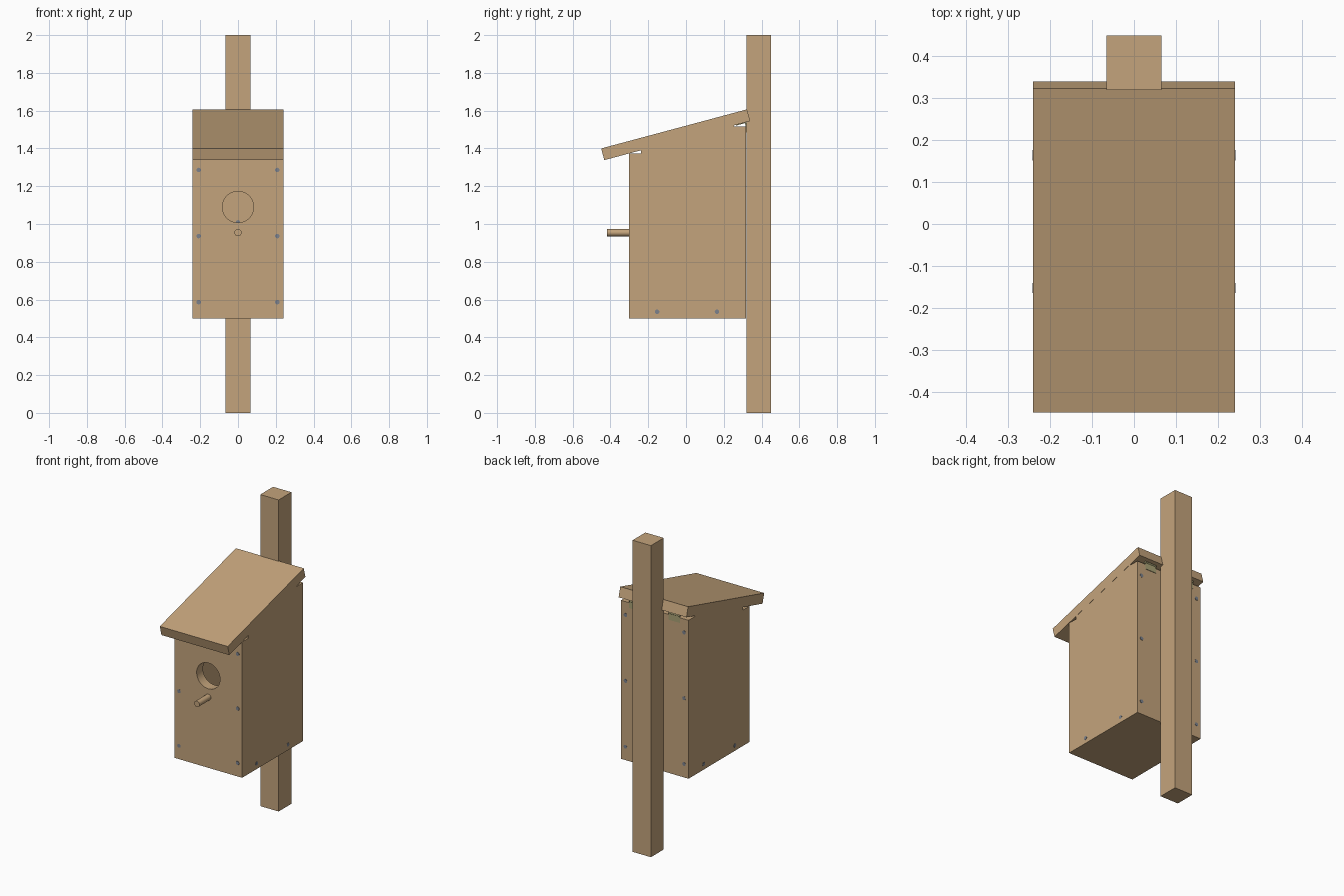
import bpy, math
from mathutils import Vector

if "Cube" in bpy.data.objects:
    bpy.data.objects.remove(bpy.data.objects["Cube"])

def material(name, rgb):
    m = bpy.data.materials.new(name)
    m.diffuse_color = (*rgb, 1)
    m.use_nodes = True
    m.node_tree.nodes["Principled BSDF"].inputs["Base Color"].default_value = m.diffuse_color
    return m

WOOD = material("wood", (0.55, 0.37, 0.20))
STEEL = material("steel", (0.20, 0.22, 0.26))
BRASS = material("brass", (0.40, 0.36, 0.18))

def prism(name, profile, x0, x1, mat):
    """Extrude a (y, z) profile along x."""
    n = len(profile)
    verts = [(x, y, z) for x in (x0, x1) for y, z in profile]
    faces = [tuple(range(n))[::-1], tuple(range(n, 2 * n))]
    faces += [(i, (i + 1) % n, (i + 1) % n + n, i + n) for i in range(n)]
    me = bpy.data.meshes.new(name)
    me.from_pydata(verts, [], faces)
    ob = bpy.data.objects.new(name, me)
    bpy.context.collection.objects.link(ob)
    me.materials.append(mat)
    return ob

def board(name, x0, x1, y0, y1, z0, z1, mat=WOOD):
    return prism(name, [(y0, z0), (y1, z0), (y1, z1), (y0, z1)], x0, x1, mat)

def rod(name, a, b, r, mat, sides=16):
    a, b = Vector(a), Vector(b)
    bpy.ops.mesh.primitive_cylinder_add(vertices=sides, radius=r, depth=(b - a).length,
                                        location=(a + b) / 2)
    ob = bpy.context.object
    ob.rotation_euler = (b - a).to_track_quat('Z', 'Y').to_euler()
    ob.name = name
    ob.data.materials.append(mat)
    bpy.ops.object.shade_smooth_by_angle(angle=math.radians(35))
    return ob

W, T = 0.24, 0.064                     # half width, board thickness
FRONT, BACK, BASE = -0.301, 0.317, 0.5
FRONT_TOP, BACK_TOP = 1.372, 1.517
SLOPE = math.tan(math.radians(15))
dy, dz = T * math.sin(math.radians(15)), T * math.cos(math.radians(15))
R0, R1, RZ = -0.449, 0.323, 1.40       # roof top edge

def roof_top(y):
    return RZ + (y - R0) * SLOPE

def roof_under(y):
    return RZ - dz + (y - R0 - dy) * SLOPE

# Post
board("post", -0.065, 0.065, 0.319, 0.449, 0, 2)

# Sloped roof
prism("roof", [(R0 + dy, RZ - dz), (R1 + dy, roof_top(R1) - dz),
               (R1, roof_top(R1)), (R0, RZ)], -W - 0.001, W + 0.001, WOOD)

# Box panels
y0, y1 = FRONT + T, BACK - T
for tag, s in (("left", -1), ("right", 1)):
    prism(tag + "_side", [(y0, BASE), (y1, BASE), (y1, roof_under(y1)), (y0, roof_under(y0))],
          min(s * W, s * (W - T)), max(s * W, s * (W - T)), WOOD)
board("floor", -W + T, W - T, y0, y1, BASE, BASE + T)
board("back_panel", -W, W, y1, BACK, BASE, BACK_TOP)
front = board("front_panel", -W, W, FRONT, y0, BASE, FRONT_TOP)

# Entrance hole
cutter = rod("hole_cutter", (0, -0.5, 1.09), (0, -0.1, 1.09), 0.083, WOOD, 48)
cutter.hide_render = True
mod = front.modifiers.new("hole", 'BOOLEAN')
mod.operation, mod.solver, mod.object = 'DIFFERENCE', 'EXACT', cutter
bpy.context.view_layer.objects.active = front
bpy.ops.object.modifier_apply(modifier="hole")
bpy.data.objects.remove(cutter)

# Perch
rod("perch", (0, -0.417, 0.954), (0, y0, 0.954), 0.019, WOOD, 24)

# Nails
def nail(point, direction):
    p, d = Vector(point), Vector(direction)
    rod("nail", p - d * 0.03, p + d * 0.0015, 0.012, STEEL)

for i in range(3):
    fz = BASE + 0.086 + i * (FRONT_TOP - BASE - 0.172) / 2
    bz = BASE + 0.086 + i * (BACK_TOP - BASE - 0.172) / 2
    for s in (-1, 1):
        nail((s * 0.208, FRONT, fz), (0, -1, 0))
        nail((s * 0.208, BACK, bz), (0, 1, 0))
    nail((0, y1, bz), (0, -1, 0))
for s in (-1, 1):
    for y in (-0.153, 0.164):
        nail((s * W, y, 0.535), (s, 0, 0))

# Hinges between back panel and roof
for s in (-1, 1):
    xa, xb = s * 0.14 - 0.04, s * 0.14 + 0.04
    board("hinge_lower_leaf", xa, xb, BACK - 0.001, BACK + 0.003, 1.485, 1.53, BRASS)
    ya, yb = 0.265, BACK
    prism("hinge_upper_leaf", [(ya, roof_under(ya) - 0.004), (yb, roof_under(yb) - 0.004),
                               (yb, roof_under(yb)), (ya, roof_under(ya))], xa, xb, BRASS)
    rod("hinge_pin", (xa, BACK, 1.531), (xb, BACK, 1.531), 0.006, BRASS, 12)
